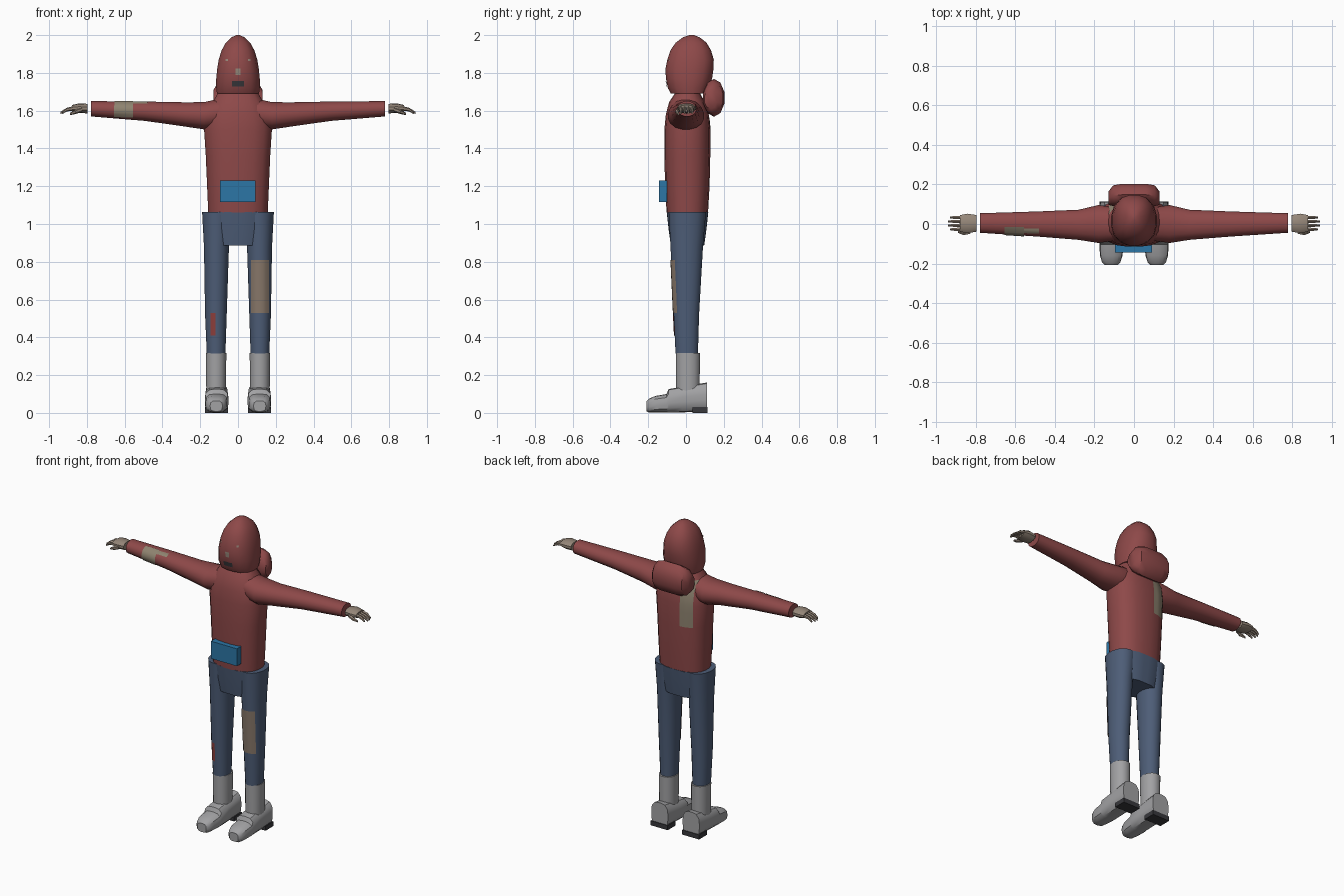
import bpy, bmesh, math
from mathutils import Vector
from mathutils.bvhtree import BVHTree


def colour(name, r, g, b):
    m = bpy.data.materials.new(name)
    m.diffuse_color = (r, g, b, 1)
    return m


RED = colour("red_cloth", 0.27, 0.066, 0.066)
DENIM = colour("denim", 0.075, 0.11, 0.185)
BLUE = colour("pouch_blue", 0.025, 0.18, 0.38)
GREY = colour("boot_grey", 0.36, 0.36, 0.37)
DARK = colour("dark_rubber", 0.04, 0.04, 0.045)
SKIN = colour("skin", 0.30, 0.24, 0.19)
TAN = colour("tan_patch", 0.25, 0.19, 0.145)
OLIVE = colour("olive_patch", 0.27, 0.225, 0.16)
RUST = colour("rust_patch", 0.27, 0.05, 0.045)


def finish(name, bm, mat, angle=35):
    bmesh.ops.recalc_face_normals(bm, faces=bm.faces)
    me = bpy.data.meshes.new(name)
    bm.to_mesh(me)
    bm.free()
    me.materials.append(mat)
    me.shade_smooth()
    me.set_sharp_from_angle(angle=math.radians(angle))
    ob = bpy.data.objects.new(name, me)
    bpy.context.collection.objects.link(ob)
    return ob


def loft(name, axis, sections, mat, n=16, power=2.0, angle=35):
    """Join rings (position, centre a, centre b, radius a, radius b) along an axis."""
    bm = bmesh.new()
    rings = []
    for t, ca, cb, ra, rb in sections:
        ring = []
        for i in range(n):
            w = 2 * math.pi * (i + 0.5) / n
            c, s = math.cos(w), math.sin(w)
            k = (abs(c) ** power + abs(s) ** power) ** (-1 / power)
            a, b = ca + ra * k * c, cb + rb * k * s
            ring.append(bm.verts.new({"x": (t, a, b), "y": (a, t, b), "z": (a, b, t)}[axis]))
        rings.append(ring)
    for p, q in zip(rings, rings[1:]):
        for i in range(n):
            j = (i + 1) % n
            bm.faces.new((p[i], p[j], q[j], q[i]))
    bm.faces.new(rings[0])
    bm.faces.new(rings[-1])
    return finish(name, bm, mat, angle)


def box(name, lo, hi, mat):
    bm = bmesh.new()
    bmesh.ops.create_cube(bm, size=1)
    for v in bm.verts:
        v.co = [l + (c + 0.5) * (h - l) for l, h, c in zip(lo, hi, v.co)]
    return finish(name, bm, mat)


def patch(name, target, facing, x0, x1, z0, z1, mat, n=6):
    """Thin plate laid on the front (-1) or back (+1) of a part."""
    src = bmesh.new()
    src.from_mesh(target.data)
    tree = BVHTree.FromBMesh(src)
    bm = bmesh.new()
    grid = {}
    for i in range(n + 1):
        for j in range(n + 1):
            x, z = x0 + (x1 - x0) * i / n, z0 + (z1 - z0) * j / n
            hit, nor, _, _ = tree.ray_cast(Vector((x, facing, z)), Vector((0, -facing, 0)))
            if hit:
                grid[i, j] = bm.verts.new(hit + nor * 0.004)
    for i in range(n):
        for j in range(n):
            keys = ((i, j), (i + 1, j), (i + 1, j + 1), (i, j + 1))
            if all(k in grid for k in keys):
                f = bm.faces.new([grid[k] for k in keys])
                f.normal_update()
    src.free()
    ob = finish(name, bm, mat)
    if ob.data.polygons and ob.data.polygons[0].normal.y * facing < 0:
        ob.data.flip_normals()
    return ob


# Jacket body and neck
torso = loft("torso", "z", [
    (1.06, 0, 0.007, 0.158, 0.110), (1.20, 0, 0.007, 0.164, 0.118),
    (1.36, 0, 0.007, 0.171, 0.122), (1.50, 0, 0.007, 0.180, 0.122),
    (1.58, 0, 0.007, 0.170, 0.114), (1.645, 0, 0.005, 0.135, 0.095),
    (1.69, 0, 0.008, 0.108, 0.068)], RED, 20, 2.6)
loft("neck", "z", [(1.62, 0, 0.01, 0.05, 0.052), (1.74, 0, 0.01, 0.05, 0.052)], SKIN, 12)

# Covered head, narrower toward the crown
head = loft("head", "z", [
    (1.69, 0, 0.015, 0.112, 0.096), (1.72, 0, 0.013, 0.116, 0.110),
    (1.77, 0, 0.016, 0.116, 0.123), (1.82, 0, 0.018, 0.111, 0.128),
    (1.87, 0, 0.024, 0.103, 0.124), (1.92, 0, 0.025, 0.087, 0.108),
    (1.96, 0, 0.027, 0.065, 0.082), (1.988, 0, 0.028, 0.035, 0.045),
    (2.0, 0, 0.03, 0.010, 0.013)], RED, 16, 2.5, 40)
patch("mouth", head, -1, -0.030, 0.030, 1.728, 1.757, DARK)
patch("nose_opening", head, -1, -0.013, 0.013, 1.79, 1.822, SKIN)
for s in (-1, 1):
    patch("eye_hole", head, -1, s * 0.058 - 0.005, s * 0.058 + 0.005, 1.861, 1.872, SKIN, 2)

# Folded hood hanging behind the neck
loft("hood", "x", [
    (-0.130, 0.130, 1.660, 0.035, 0.050), (-0.105, 0.143, 1.665, 0.055, 0.085),
    (-0.060, 0.148, 1.668, 0.058, 0.100), (0.060, 0.148, 1.668, 0.058, 0.100),
    (0.105, 0.143, 1.665, 0.055, 0.085), (0.130, 0.130, 1.660, 0.035, 0.050)],
    RED, 10, 2.0, 40)

# Waist pouch
box("pouch", (-0.095, -0.143, 1.117), (0.092, -0.100, 1.230), BLUE)

# Trouser seat
loft("trouser_seat", "z", [
    (0.885, 0, 0.008, 0.100, 0.088), (0.97, 0, 0.008, 0.113, 0.100),
    (1.063, 0, 0.008, 0.122, 0.110)], DENIM, 20, 4.5)

legs, arms = {}, {}
for s in (-1, 1):
    side = "left" if s > 0 else "right"

    # Sleeve
    arms[s] = loft(side + "_sleeve", "x", [
        (s * 0.09, 0.0, 1.588, 0.085, 0.078), (s * 0.18, 0.0, 1.573, 0.097, 0.073),
        (s * 0.28, -0.004, 1.580, 0.077, 0.065), (s * 0.49, 0.0, 1.597, 0.064, 0.052),
        (s * 0.777, 0.005, 1.610, 0.050, 0.041)], RED, 16, 2.2)

    # Hand with drooping fingers and a thumb
    loft(side + "_palm", "x", [
        (s * 0.797, 0.003, 1.611, 0.043, 0.025), (s * 0.840, 0.003, 1.613, 0.050, 0.026),
        (s * 0.878, 0.003, 1.612, 0.043, 0.018)], SKIN, 10, 2.6)
    for y, tip in ((-0.027, 0.930), (-0.007, 0.940), (0.013, 0.940), (0.033, 0.930)):
        loft(side + "_finger", "x", [
            (s * 0.865, y, 1.613, 0.010, 0.012), (s * 0.905, y, 1.606, 0.009, 0.010),
            (s * tip, y, 1.588, 0.005, 0.006)], SKIN, 6)
    loft(side + "_thumb", "x", [
        (s * 0.825, -0.038, 1.606, 0.012, 0.012), (s * 0.860, -0.047, 1.594, 0.011, 0.012),
        (s * 0.890, -0.040, 1.582, 0.005, 0.006)], SKIN, 6)

    # Trouser leg
    legs[s] = loft(side + "_trouser_leg", "z", [
        (0.315, s * 0.116, 0.004, 0.050, 0.060), (0.52, s * 0.117, 0.002, 0.058, 0.068),
        (0.88, s * 0.114, 0.004, 0.067, 0.087), (1.063, s * 0.111, 0.007, 0.080, 0.100)],
        DENIM, 16, 2.2)

    # Boot shaft, foot and heel
    loft(side + "_boot_shaft", "z", [
        (0.08, s * 0.116, 0.010, 0.052, 0.062), (0.317, s * 0.116, 0.010, 0.055, 0.065)],
        GREY, 16, 2.2)
    loft(side + "_boot_foot", "y", [
        (-0.208, s * 0.115, 0.036, 0.032, 0.028), (-0.195, s * 0.115, 0.039, 0.046, 0.037),
        (-0.160, s * 0.115, 0.046, 0.057, 0.044), (-0.103, s * 0.114, 0.051, 0.061, 0.049),
        (-0.092, s * 0.113, 0.064, 0.063, 0.062), (-0.020, s * 0.113, 0.071, 0.062, 0.068),
        (0.110, s * 0.113, 0.083, 0.060, 0.078)], GREY, 16, 3.2)
    box(side + "_heel", (s * 0.113 - 0.061, 0.035, 0.0), (s * 0.113 + 0.061, 0.114, 0.030), DARK)

# Sewn patches
patch("knee_patch", legs[1], -1, 0.072, 0.160, 0.53, 0.81, TAN)
patch("shin_patch", legs[-1], -1, -0.145, -0.120, 0.41, 0.53, RUST)
patch("sleeve_patch", arms[-1], -1, -0.655, -0.555, 1.568, 1.648, OLIVE)
patch("sleeve_patch_strip", arms[-1], -1, -0.555, -0.480, 1.634, 1.646, OLIVE)
patch("back_patch", torso, 1, -0.125, -0.045, 1.36, 1.65, OLIVE)
